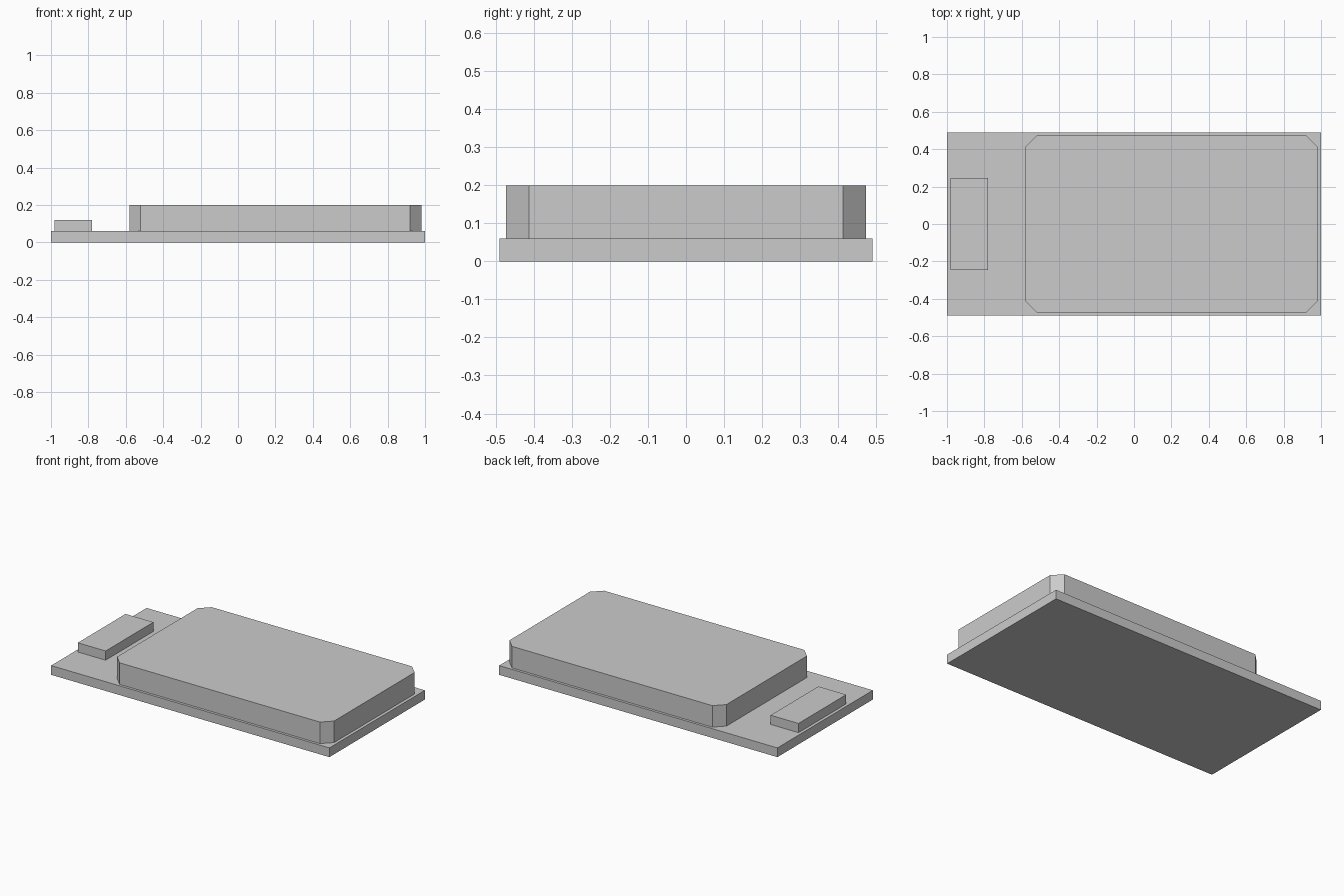
import bpy
import bmesh

cube = bpy.data.objects.get("Cube")
if cube:
    bpy.data.objects.remove(cube, do_unlink=True)

grey = bpy.data.materials.new("plain grey")
grey.use_nodes = True
colour = (0.6, 0.6, 0.6, 1)
grey.diffuse_color = colour
grey.node_tree.nodes["Principled BSDF"].inputs["Base Color"].default_value = colour


def block(name, x0, x1, half_y, z0, z1, chamfer=0):
    """Box spanning the given limits, with optional chamfered vertical edges."""
    bm = bmesh.new()
    bmesh.ops.create_cube(bm, size=1)
    bmesh.ops.scale(bm, vec=(x1 - x0, 2 * half_y, z1 - z0), verts=bm.verts)
    bmesh.ops.translate(bm, vec=((x0 + x1) / 2, 0, (z0 + z1) / 2), verts=bm.verts)
    if chamfer:
        upright = [e for e in bm.edges
                   if abs(e.verts[0].co.z - e.verts[1].co.z) > 0.01]
        bmesh.ops.bevel(bm, geom=upright, offset=chamfer, offset_type='OFFSET',
                        segments=1, affect='EDGES')
    mesh = bpy.data.meshes.new(name)
    bm.to_mesh(mesh)
    bm.free()
    mesh.materials.append(grey)
    obj = bpy.data.objects.new(name, mesh)
    bpy.context.collection.objects.link(obj)
    return obj


# Thin rectangular base
block("base_plate", -1, 1, 0.49, 0, 0.06)
# Large raised slab with cut corners
block("raised_slab", -0.58, 0.98, 0.473, 0.06, 0.2, chamfer=0.06)
# Small bar at the right end
block("end_bar", -0.98, -0.78, 0.245, 0.06, 0.12)
